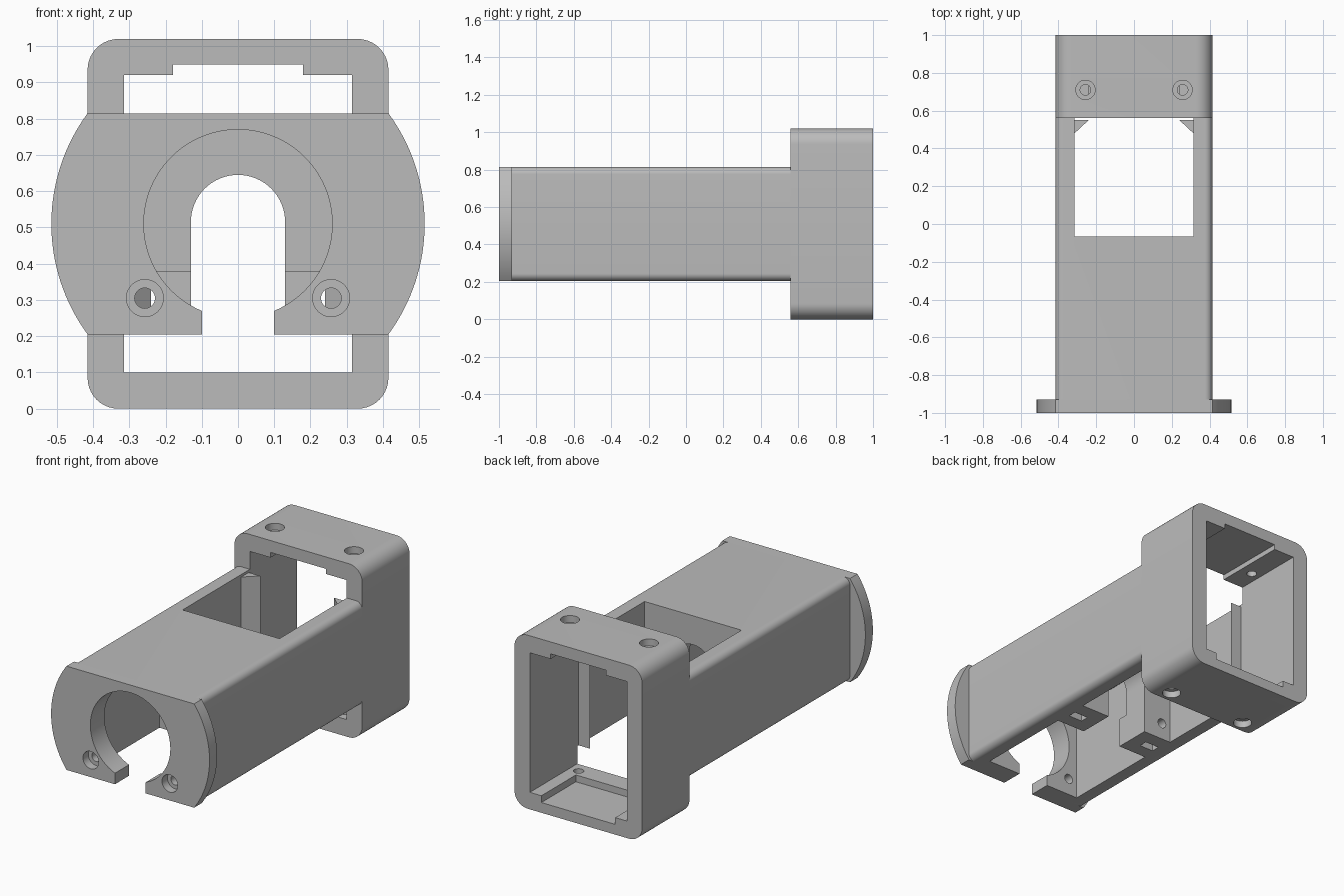
import bpy, bmesh, math

old = bpy.data.objects.get("Cube")
if old:
    bpy.data.objects.remove(old, do_unlink=True)

grey = bpy.data.materials.new("plain grey")
grey.use_nodes = True
grey.diffuse_color = (0.5, 0.5, 0.5, 1)
grey.node_tree.nodes["Principled BSDF"].inputs["Base Color"].default_value = (0.5, 0.5, 0.5, 1)


def prism(name, pts, start, end, axis="Y"):
    """Extrude a closed profile (x, z) along Y, or (x, y) along Z."""
    bm = bmesh.new()
    put = (lambda a, b, t: (a, t, b)) if axis == "Y" else (lambda a, b, t: (a, b, t))
    face = bm.faces.new([bm.verts.new(put(a, b, start)) for a, b in pts])
    ext = bmesh.ops.extrude_face_region(bm, geom=[face])
    verts = [g for g in ext["geom"] if isinstance(g, bmesh.types.BMVert)]
    bmesh.ops.translate(bm, verts=verts, vec=put(0, 0, end - start))
    bmesh.ops.recalc_face_normals(bm, faces=bm.faces)
    mesh = bpy.data.meshes.new(name)
    bm.to_mesh(mesh)
    bm.free()
    mesh.materials.append(grey)
    obj = bpy.data.objects.new(name, mesh)
    bpy.context.collection.objects.link(obj)
    return obj


def arc(cx, cy, r, a0, a1, n):
    return [(cx + r * math.cos(math.radians(a0 + (a1 - a0) * i / n)),
             cy + r * math.sin(math.radians(a0 + (a1 - a0) * i / n))) for i in range(n + 1)]


def circle(cx, cy, r, n=48):
    return arc(cx, cy, r, 0, 360, n)[:-1]


def rect(x0, x1, z0, z1):
    return [(x0, z0), (x1, z0), (x1, z1), (x0, z1)]


def rounded(w, z0, z1, r):
    pts = []
    for i, (x, z) in enumerate([(w - r, z1 - r), (r - w, z1 - r), (r - w, z0 + r), (w - r, z0 + r)]):
        pts += arc(x, z, r, 90 * i, 90 * i + 90, 10)
    return pts


def cut(target, pts, start, end, axis="Y"):
    tool = prism("cutter", pts, start, end, axis)
    tool.hide_render = True
    mod = target.modifiers.new("cut", "BOOLEAN")
    mod.operation, mod.solver, mod.object = "DIFFERENCE", "EXACT", tool
    bpy.context.view_layer.objects.active = target
    bpy.ops.object.modifier_apply(modifier=mod.name)
    mesh = tool.data
    bpy.data.objects.remove(tool, do_unlink=True)
    bpy.data.meshes.remove(mesh)


HALF, INNER = 0.415, 0.315       # outer and inner half widths
LOW, HIGH, MID = 0.205, 0.815, 0.51
SCREW_X, SCREW_Z = 0.257, 0.305
BORE, HEAD = 0.028, 0.051

# Front flange: disc with flat top and bottom
side = math.degrees(math.asin((HIGH - MID) / 0.515))
flange = prism("front_flange", arc(0, MID, 0.515, -side, side, 32)
               + arc(0, MID, 0.515, 180 - side, 180 + side, 32), -1, -0.93)

# Main body tube
body = prism("body_tube", rounded(HALF, LOW, HIGH, 0.04), -0.93, 0.56)
# Front cavity, with a bulkhead that is thicker at its foot
cut(body, rect(-INNER, INNER, 0.1, 0.39), -0.87, -0.28)
cut(body, rect(-INNER, INNER, 0.38, 0.77), -0.87, -0.22)
# Rear bay, open above and below
cut(body, rect(-INNER, INNER, 0.1, 0.9), -0.065, 0.7)
# Arched passage through the bulkhead
cut(body, [(-0.13, 0.1), (0.13, 0.1)] + arc(0, 0.515, 0.13, 0, 180, 32), -0.4, 0.05)

# Round front opening with a slot through the lower lip
for part in (flange, body):
    cut(part, circle(0, MID, 0.26, 96), -1.1, -0.8)
    cut(part, rect(-0.1, 0.1, 0.1, 0.4), -1.1, -0.8)

# Lengthwise screw holes, counterbores and nut slots
for s in (-1, 1):
    x = s * SCREW_X
    cut(flange, circle(x, SCREW_Z, HEAD), -1.1, -0.95)
    cut(flange, circle(x, SCREW_Z, BORE), -1.1, -0.8)
    cut(body, circle(x, SCREW_Z, BORE), -1.1, 0.05)
    cut(body, rect(x - 0.045, x + 0.045, 0.1, 0.35), -0.2, -0.15)

# Rear frame with stepped ceiling and a recessed floor
frame = prism("rear_frame", rounded(HALF, 0, 1.02, 0.085), 0.56, 1)
cut(frame, [(-INNER, 0.1), (INNER, 0.1), (INNER, 0.92), (0.18, 0.92), (0.18, 0.95),
            (-0.18, 0.95), (-0.18, 0.92), (-INNER, 0.92)], 0.4, 1.1)
cut(frame, rect(-0.24, 0.24, 0.06, 0.2), 0.68, 1.1)

# Upright screw holes in the frame, top and bottom
for s in (-1, 1):
    x = s * SCREW_X
    cut(frame, circle(x, 0.71, BORE), 0.8, 1.1, "Z")
    cut(frame, circle(x, 0.71, HEAD), 0.98, 1.1, "Z")
    cut(frame, circle(x, 0.63, BORE), -0.1, 0.2, "Z")
    cut(frame, circle(x, 0.63, HEAD), -0.1, 0.04, "Z")

# Triangular corner posts at the back of the bay
posts = []
for s, label in ((-1, "right"), (1, "left")):
    posts.append(prism(label + "_corner_post", [(s * INNER, 0.48), (s * 0.24, 0.55), (s * INNER, 0.55)],
                       LOW, 0.8, "Z"))

# Smooth rounds, sharp edges
bpy.ops.object.select_all(action="DESELECT")
for obj in [flange, body, frame] + posts:
    obj.select_set(True)
bpy.context.view_layer.objects.active = body
bpy.ops.object.shade_smooth_by_angle(angle=math.radians(30))
